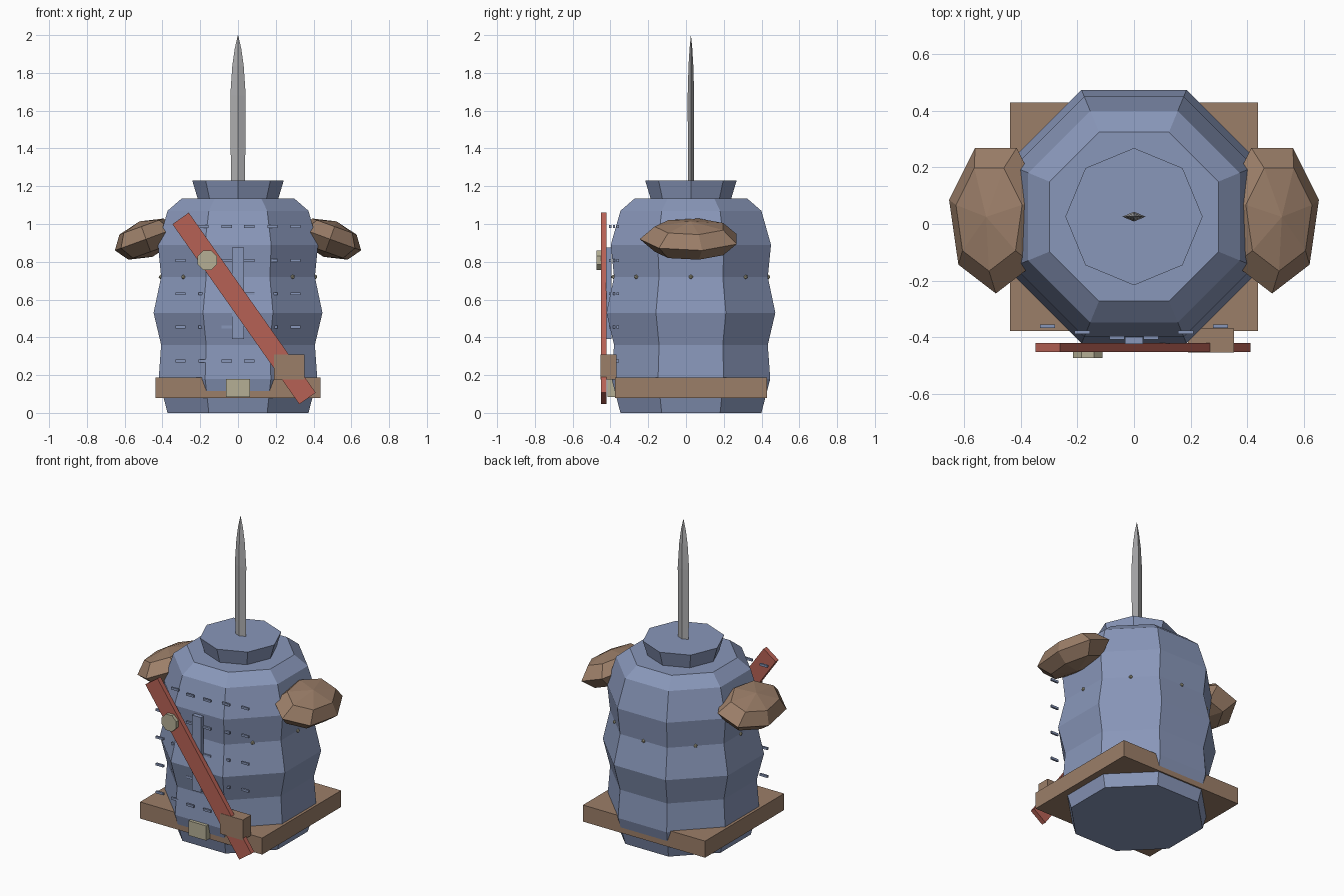
import bpy, bmesh, math
from mathutils import Matrix, Vector

if "Cube" in bpy.data.objects:
    bpy.data.objects.remove(bpy.data.objects["Cube"])

CY = 0.026  # depth centre of the torso


def material(name, rgb):
    m = bpy.data.materials.new(name)
    m.diffuse_color = (*rgb, 1)
    m.use_nodes = True
    m.node_tree.nodes["Principled BSDF"].inputs["Base Color"].default_value = m.diffuse_color
    return m


BLUE = material("steel_blue", (0.25, 0.31, 0.49))
BROWN = material("leather_brown", (0.33, 0.21, 0.14))
RED = material("strap_red", (0.47, 0.12, 0.09))
KHAKI = material("pale_khaki", (0.46, 0.43, 0.30))
GREY = material("blade_grey", (0.42, 0.42, 0.43))


def finish(name, bm, mat):
    bmesh.ops.recalc_face_normals(bm, faces=bm.faces)
    me = bpy.data.meshes.new(name)
    bm.to_mesh(me)
    bm.free()
    me.materials.append(mat)
    ob = bpy.data.objects.new(name, me)
    bpy.context.collection.objects.link(ob)
    return ob


def loft(name, rings, mat):
    """Skin a list of closed rings and cap both ends."""
    bm = bmesh.new()
    loops = [[bm.verts.new(p) for p in ring] for ring in rings]
    n = len(loops[0])
    for a, b in zip(loops, loops[1:]):
        for i in range(n):
            j = (i + 1) % n
            bm.faces.new((a[i], a[j], b[j], b[i]))
    bm.faces.new(loops[0])
    bm.faces.new(loops[-1])
    return finish(name, bm, mat)


def octagon(r, z, turn):
    return [(r * math.cos(math.tau * i / 8 + turn),
             CY + r * math.sin(math.tau * i / 8 + turn), z) for i in range(8)]


def add_box(bm, lo, hi, rot=Matrix()):
    lo, hi = Vector(lo), Vector(hi)
    size = Matrix.Diagonal((*(hi - lo), 1))
    bmesh.ops.create_cube(bm, size=1, matrix=Matrix.Translation((lo + hi) / 2) @ rot @ size)


def box(name, lo, hi, mat, rot=Matrix()):
    bm = bmesh.new()
    add_box(bm, lo, hi, rot)
    return finish(name, bm, mat)


# Padded torso: octagonal rings given as (height, distance to flat)
profile = [(0, .373), (.18, .42), (.36, .407), (.53, .447), (.72, .407),
           (.89, .424), (1.07, .373), (1.135, .298)]
loft("torso", [octagon(a / math.cos(math.pi / 8), z, math.pi / 8) for z, a in profile], BLUE)

# Flared collar, corner to the front
loft("collar", [octagon(.212, 1.13, 0), octagon(.242, 1.23, 0)], BLUE)

# Diamond section blade
blade = [(1.2, .037), (1.68, .041), (1.84, .03), (1.93, .017), (2.0, .0008)]
loft("blade", [[(w, CY, z), (0, CY + w * .42, z), (-w, CY, z), (0, CY - w * .42, z)]
               for z, w in blade], GREY)

# Square belt with buckle and pouch
box("belt", (-.437, -.377, .08), (.437, .429, .187), BROWN)
box("belt_buckle", (-.063, -.415, .085), (.063, -.37, .18), KHAKI)
box("pouch", (.19, -.453, .178), (.352, -.368, .31), BROWN)

# Front placket
box("placket", (-.031, -.424, .39), (.031, -.395, .875), BLUE)

# Diagonal strap and its round stud
cx, cz, half = .032, .553, .583
tilt = Matrix.Rotation(math.atan2(-.672, .953), 4, 'Y')
box("strap", (cx - .053, -.451, cz - half), (cx + .053, -.42, cz + half), RED, tilt)
bm = bmesh.new()
bmesh.ops.create_cone(bm, cap_ends=True, segments=8, radius1=.056, radius2=.056, depth=.023,
                      matrix=Matrix.Translation((-.163, -.4615, .808))
                      @ Matrix.Rotation(math.pi / 2, 4, 'X')
                      @ Matrix.Rotation(math.pi / 8, 4, 'Z'))
finish("strap_stud", bm, KHAKI)

# Rows of quilting stitches
bm = bmesh.new()
for z in (.275, .455, .63, .807, .987):
    for x, y in ((.06, -.401), (.182, -.381), (.305, -.361)):
        for s in (-1, 1):
            add_box(bm, (s * x - .027, y - .006, z - .007), (s * x + .027, y + .006, z + .007))
finish("stitches", bm, BLUE)

# Ring of small rivets
bm = bmesh.new()
for i in range(8):
    a = math.tau * i / 8
    bmesh.ops.create_icosphere(bm, subdivisions=1, radius=.012, matrix=Matrix.Translation(
        (.409 * math.cos(a), CY + .409 * math.sin(a), .72)))
finish("rivets", bm, KHAKI)

# Seven sided shoulder pads, tilted outward and mirrored
for s, side in ((1, "right"), (-1, "left")):
    bm = bmesh.new()
    bmesh.ops.create_uvsphere(bm, u_segments=7, v_segments=4, radius=1)
    first = min((v.co for v in bm.verts if abs(v.co.z) < .01), key=lambda c: c.y)
    spin = Matrix.Rotation(-math.pi / 2 - math.atan2(first.y, first.x), 4, 'Z')
    bm.transform(Matrix.Translation((.487, .025, .92))
                 @ Matrix.Rotation(math.radians(20), 4, 'Y')
                 @ Matrix.Diagonal((.18, .27, .1, 1)) @ spin)
    bm.transform(Matrix.Diagonal((s, 1, 1, 1)))
    finish("shoulder_pad_" + side, bm, BROWN)
